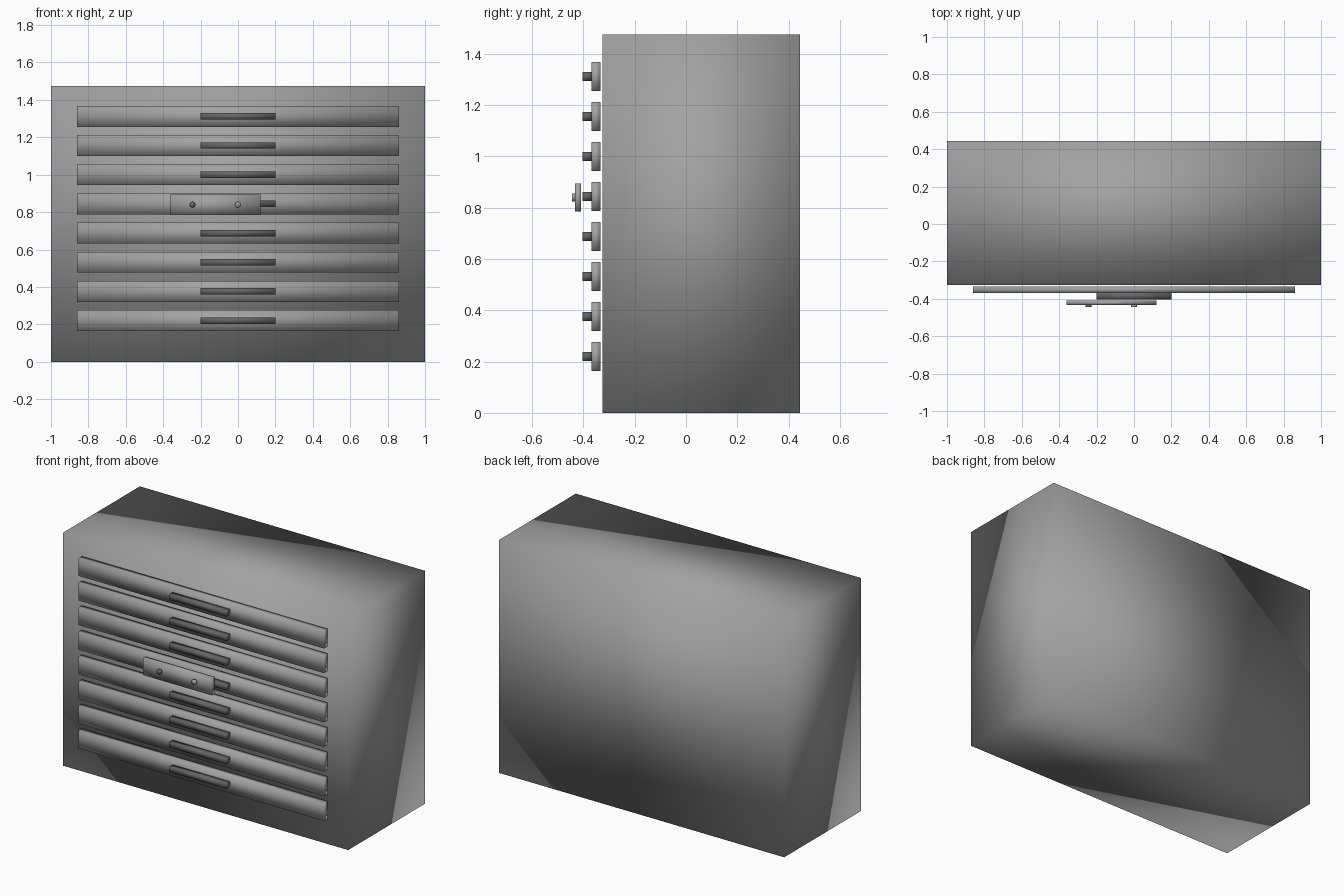
import bpy
import math
from mathutils import Vector

old = bpy.data.objects.get("Cube")
if old:
    bpy.data.objects.remove(old, do_unlink=True)


def make_material(name, value):
    mat = bpy.data.materials.new(name)
    mat.use_nodes = True
    colour = (value, value, value, 1)
    mat.diffuse_color = colour
    mat.node_tree.nodes["Principled BSDF"].inputs["Base Color"].default_value = colour
    return mat


grey = make_material("steel grey", 0.36)
dark = make_material("dark grey", 0.13)


def finish(name, mat):
    obj = bpy.context.object
    obj.name = name
    obj.data.materials.append(mat)
    bpy.ops.object.shade_smooth()
    return obj


def box(name, low, high, mat):
    low, high = Vector(low), Vector(high)
    bpy.ops.mesh.primitive_cube_add(size=1, location=(low + high) / 2)
    bpy.context.object.scale = high - low
    bpy.ops.object.transform_apply(location=False, rotation=False, scale=True)
    return finish(name, mat)


# Cabinet body
box("cabinet_body", (-1, -0.325, 0), (1, 0.445, 1.475), grey)

# Drawer fronts with bar handles
for i in range(8):
    z = 0.22 + i * 0.156
    box(f"drawer_front_{i + 1}", (-0.86, -0.368, z - 0.056), (0.86, -0.334, z + 0.056), grey)
    box(f"drawer_handle_{i + 1}", (-0.2, -0.403, z - 0.017), (0.2, -0.368, z + 0.017), dark)

# Lock plate in front of one handle
box("lock_plate", (-0.362, -0.432, 0.785), (0.12, -0.409, 0.895), grey)

# Small round studs on the plate
for side, x, mat in (("right", -0.244, dark), ("left", 0, grey)):
    bpy.ops.mesh.primitive_cylinder_add(vertices=16, radius=0.016, depth=0.013,
                                        location=(x, -0.4385, 0.84),
                                        rotation=(math.pi / 2, 0, 0))
    finish(f"plate_stud_{side}", mat)
